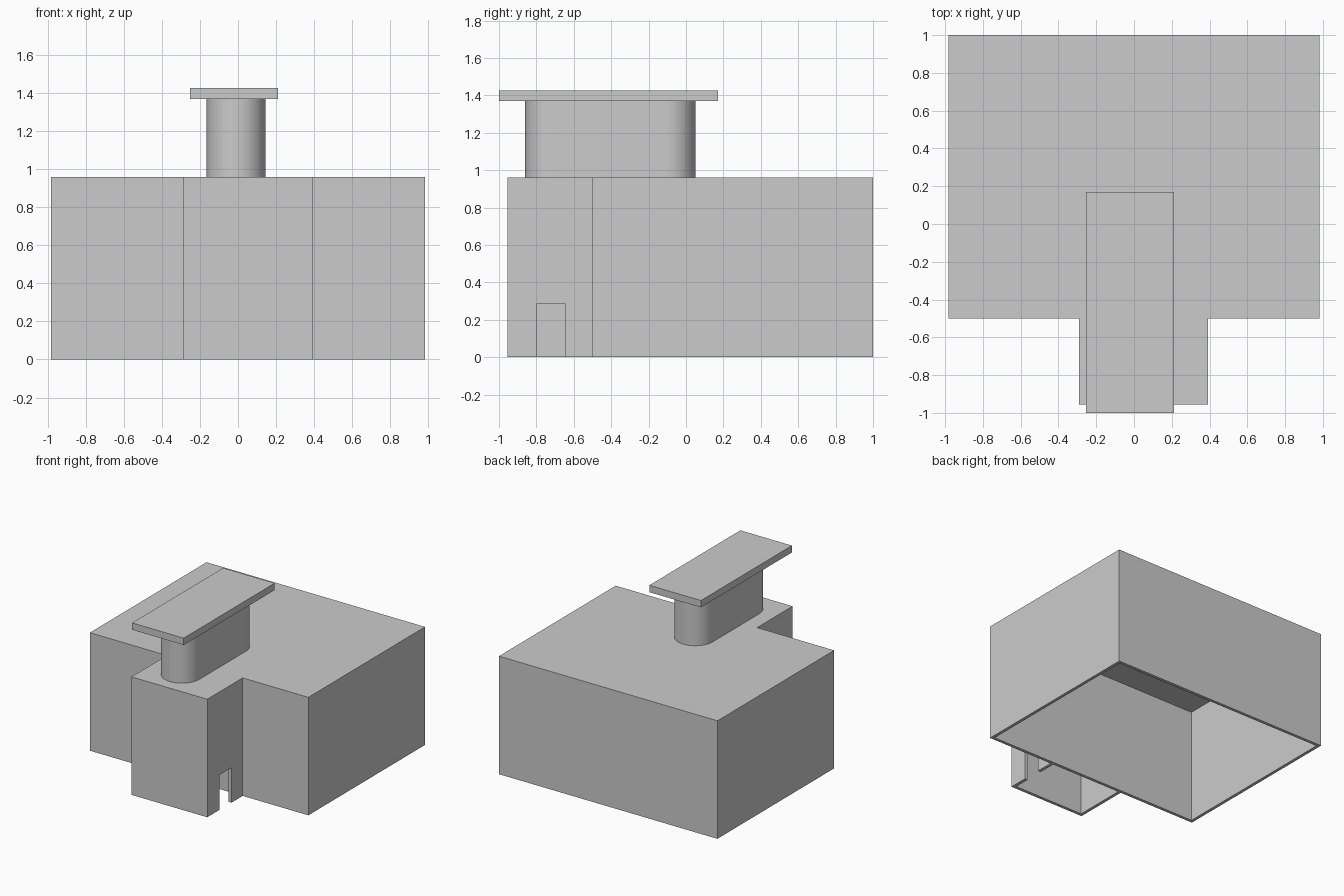
import bpy, bmesh, math

if "Cube" in bpy.data.objects:
    bpy.data.objects.remove(bpy.data.objects["Cube"])


def prism(name, outline, z0, z1):
    """Extrude a closed outline straight up from z0 to z1."""
    bm = bmesh.new()
    face = bm.faces.new([bm.verts.new((x, y, z0)) for x, y in outline])
    top = bmesh.ops.extrude_face_region(bm, geom=[face], use_keep_orig=True)["geom"]
    bmesh.ops.translate(bm, vec=(0, 0, z1 - z0),
                        verts=[v for v in top if isinstance(v, bmesh.types.BMVert)])
    bmesh.ops.recalc_face_normals(bm, faces=bm.faces)
    mesh = bpy.data.meshes.new(name)
    bm.to_mesh(mesh)
    bm.free()
    obj = bpy.data.objects.new(name, mesh)
    bpy.context.collection.objects.link(obj)
    return obj


def box(name, x0, x1, y0, y1, z0, z1):
    return prism(name, [(x0, y0), (x1, y0), (x1, y1), (x0, y1)], z0, z1)


def cut(target, cutter):
    """Subtract the cutter and remove it."""
    mod = target.modifiers.new("cut", "BOOLEAN")
    mod.operation = "DIFFERENCE"
    mod.solver = "EXACT"
    mod.object = cutter
    bpy.context.view_layer.objects.active = target
    bpy.ops.object.modifier_apply(modifier=mod.name)
    bpy.data.objects.remove(cutter)


H = 0.96    # body height
CEIL = 0.93   # underside of the roof
T = 0.025   # wall thickness
W = 0.983   # half width

# Body: wide block with a narrower porch at the front
body = prism("body", [(-W, -0.5), (-0.29, -0.5), (-0.29, -0.955), (0.392, -0.955),
                      (0.392, -0.5), (W, -0.5), (W, 1), (-W, 1)], 0, H)

# Hollow rooms, open underneath, and a doorway in the porch's right wall
cut(body, box("main_room", -W + T, W - T, -0.5 + T, 1 - T, -0.2, CEIL))
cut(body, box("porch_room", -0.29 + T, 0.392 - T, -0.955 + T, -0.5, -0.2, CEIL))
cut(body, box("doorway", 0.34, 0.5, -0.8, -0.645, -0.2, 0.285))

# Tower: stadium-shaped column on the roof
R, CX, SIDES = 0.155, -0.01, 24
arc = []
for cy, start in ((-0.105, 0), (-0.705, math.pi)):
    arc += [(CX + R * math.cos(start + math.pi * i / SIDES),
             cy + R * math.sin(start + math.pi * i / SIDES)) for i in range(SIDES + 1)]
tower = prism("tower", arc, H, 1.37)
bpy.ops.object.select_all(action="DESELECT")
tower.select_set(True)
bpy.context.view_layer.objects.active = tower
bpy.ops.object.shade_smooth_by_angle(angle=math.radians(30))

# Flat slab on top of the tower
box("top_slab", -0.253, 0.211, -1, 0.17, 1.37, 1.426)
